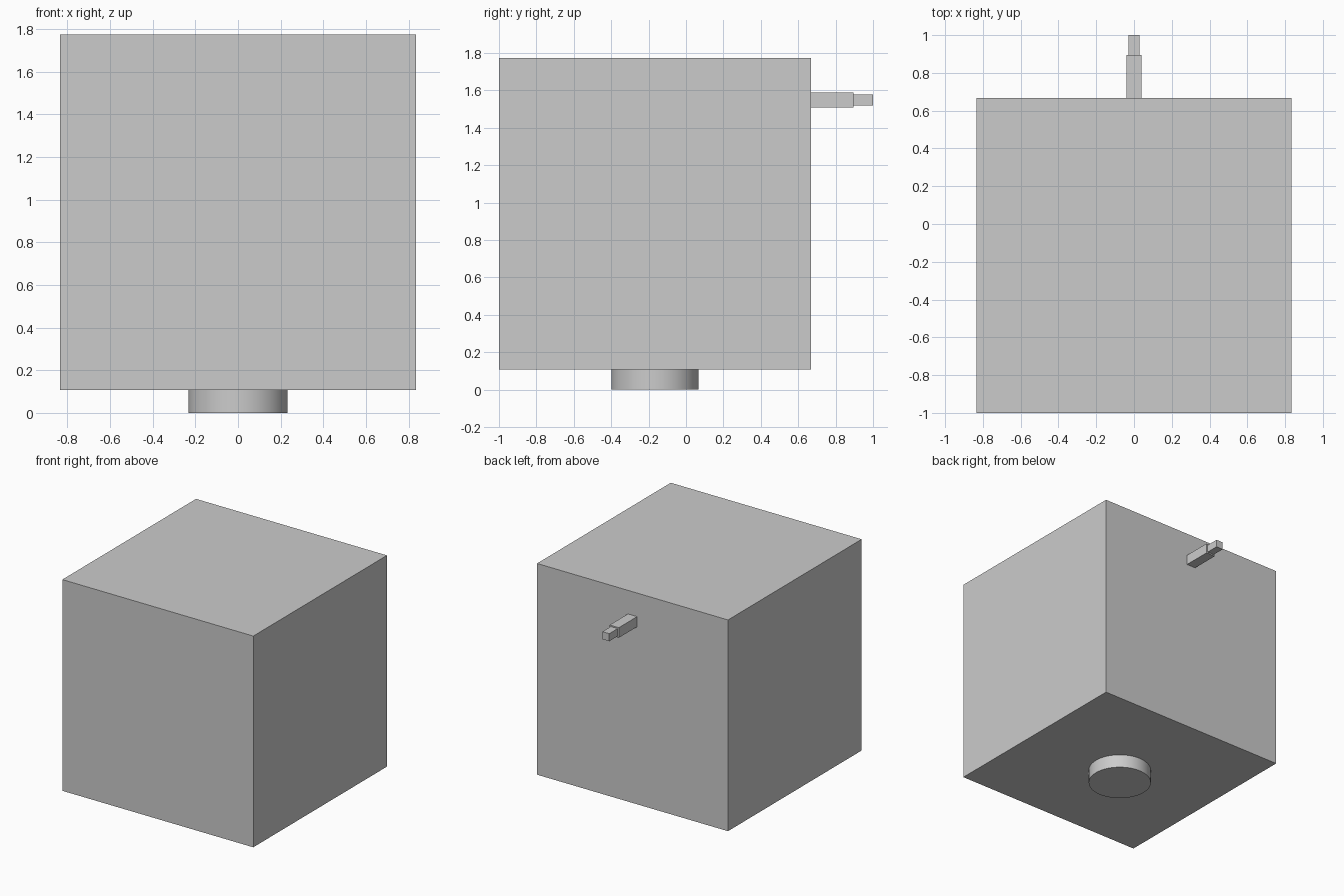
import bpy
from math import radians

if "Cube" in bpy.data.objects:
    bpy.data.objects.remove(bpy.data.objects["Cube"])


def box(name, x, y, z):
    """Box from (min, max) ranges on each axis."""
    spans = (x, y, z)
    bpy.ops.mesh.primitive_cube_add(size=1, location=[(a + b) / 2 for a, b in spans])
    ob = bpy.context.object
    ob.name = name
    ob.scale = [b - a for a, b in spans]
    bpy.ops.object.transform_apply(location=False, rotation=False, scale=True)
    return ob


BASE_H = 0.107
SIDE = 1.667
BACK = -1 + SIDE
CENTRE_Y = -1 + SIDE / 2
ROD_Z = 1.548

# Cube body
box("body", (-SIDE / 2, SIDE / 2), (-1, BACK), (BASE_H, BASE_H + SIDE))

# Round foot under the body
bpy.ops.mesh.primitive_cylinder_add(vertices=64, radius=0.233, depth=BASE_H,
                                    location=(0, CENTRE_Y, BASE_H / 2))
bpy.context.object.name = "round_foot"
bpy.ops.object.shade_smooth_by_angle(angle=radians(30))

# Stepped square plug on the back
for name, half, y in (("plug_sleeve", 0.04, (BACK, 0.895)),
                      ("plug_tip", 0.03, (0.895, 1.0))):
    box(name, (-half, half), y, (ROD_Z - half, ROD_Z + half))
